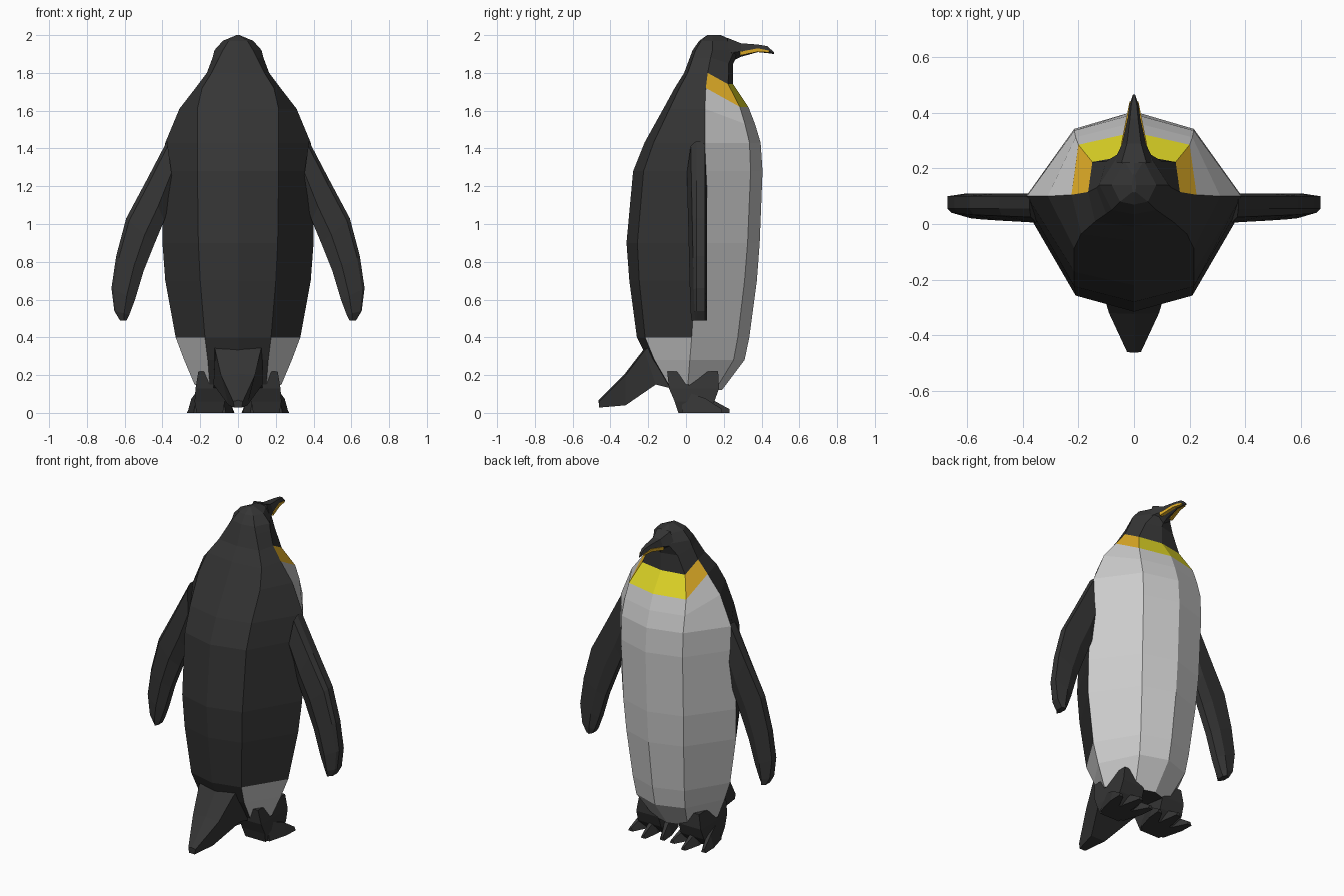
import bpy, bmesh
from mathutils import Vector


def material(name, rgb):
    m = bpy.data.materials.new(name)
    m.diffuse_color = (*rgb, 1)
    return m


BLACK = material("black", (0.035, 0.035, 0.035))
WHITE = material("white", (0.7, 0.7, 0.7))
YELLOW = material("yellow", (0.75, 0.68, 0.02))
ORANGE = material("orange", (0.75, 0.42, 0.02))


def loft(name, rings, mats, pick=None):
    """Skin a stack of equal point rings and cap both ends."""
    bm = bmesh.new()
    vs = [[bm.verts.new(p) for p in r] for r in rings]
    n = len(vs[0])
    for j in range(len(vs) - 1):
        for i in range(n):
            k = (i + 1) % n
            f = bm.faces.new((vs[j][i], vs[j][k], vs[j + 1][k], vs[j + 1][i]))
            f.material_index = pick(j, i) if pick else 0
    bm.faces.new(vs[0])
    bm.faces.new(vs[-1])
    bmesh.ops.remove_doubles(bm, verts=bm.verts[:], dist=0.0005)
    bmesh.ops.recalc_face_normals(bm, faces=bm.faces[:])
    me = bpy.data.meshes.new(name)
    bm.to_mesh(me)
    bm.free()
    for m in mats:
        me.materials.append(m)
    ob = bpy.data.objects.new(name, me)
    bpy.context.collection.objects.link(ob)
    return ob


def mirrored(rings, s):
    return [[(s * x, y, z) for x, y, z in r] for r in rings]


# Body and head: z, front z offset, back y, side y, front y, half width, back ridge x, front ridge x
rows = [
    (0.15, -0.03, -0.11, 0.01, 0.19, 0.23, 0.15, 0.12),
    (0.28, 0, -0.20, 0.02, 0.31, 0.285, 0.16, 0.17),
    (0.40, 0, -0.26, 0.03, 0.335, 0.33, 0.175, 0.18),
    (0.70, 0, -0.30, 0.05, 0.375, 0.385, 0.20, 0.20),
    (0.90, 0, -0.315, 0.07, 0.39, 0.40, 0.21, 0.21),
    (1.28, 0, -0.28, 0.09, 0.405, 0.395, 0.215, 0.215),
    (1.43, 0, -0.22, 0.10, 0.395, 0.385, 0.215, 0.215),
    (1.61, -0.08, -0.12, 0.10, 0.365, 0.31, 0.215, 0.21),
    (1.72, -0.10, -0.06, 0.105, 0.33, 0.225, 0.19, 0.20),
    (1.80, -0.06, -0.01, 0.115, 0.25, 0.165, 0.14, 0.15),
    (1.88, -0.03, 0.02, 0.13, 0.25, 0.135, 0.10, 0.10),
    (1.92, 0, 0.035, 0.14, 0.285, 0.125, 0.08, 0.05),
    (1.97, 0, 0.07, 0.14, 0.25, 0.08, 0.05, 0.035),
]


def body_ring(z, dz, yb, ys, yf, hw, wb, wf):
    bs, fs, zf = yb + 0.15 * (ys - yb), yf - 0.2 * (yf - ys), z + dz
    return [(0, yb, z), (wb, bs, z), (hw, ys, z), (wf, fs, zf),
            (0, yf, zf), (-wf, fs, zf), (-hw, ys, z), (-wb, bs, z)]


def body_colour(j, i):
    front, middle = 2 <= i <= 5, i in (3, 4)
    if j == 8 and front:
        return 2 if middle else 3
    if j < 8 and front or j < 2 and i in (1, 6):
        return 1
    return 0


rings = [body_ring(*r) for r in rows]
rings.append([(x * 0.1, 0.14 + (y - 0.14) * 0.4, 2.0) for x, y, z in rings[-1]])
loft("body", rings, [BLACK, WHITE, YELLOW, ORANGE], body_colour)

# Beak: y, low z, high z, half width
beak = [(0.22, 1.85, 1.985, 0.075), (0.29, 1.885, 1.957, 0.042),
        (0.38, 1.91, 1.95, 0.024), (0.43, 1.905, 1.942, 0.016), (0.465, 1.9, 1.91, 0.004)]
loft("beak", [[(0, y, a), (w, y, a * 0.6 + b * 0.4), (w * 0.6, y, b),
               (-w * 0.6, y, b), (-w, y, a * 0.6 + b * 0.4)] for y, a, b, w in beak], [BLACK])

# Tail: top and bottom edge of each section as (y, z, half width)
tail = [((-0.17, 0.37, 0.13), (-0.08, 0.13, 0.13)),
        ((-0.22, 0.33, 0.12), (-0.16, 0.15, 0.13)),
        ((-0.32, 0.20, 0.09), (-0.32, 0.04, 0.05)),
        ((-0.46, 0.06, 0.025), (-0.46, 0.028, 0.02))]
loft("tail", [[(-t[2], t[0], t[1]), (0, t[0] - 0.003, t[1] + 0.008), (t[2], t[0], t[1]),
               (b[2], b[0], b[1]), (-b[2], b[0], b[1])] for t, b in tail], [BLACK])

# Flipper sections: inner point and outer point in x, z
flipper = [((0.34, 1.18), (0.375, 1.44)), ((0.39, 1.02), (0.485, 1.23)),
           ((0.44, 0.90), (0.592, 1.03)), ((0.50, 0.75), (0.645, 0.83)),
           ((0.545, 0.60), (0.67, 0.66)), ((0.575, 0.52), (0.655, 0.54)),
           ((0.59, 0.49), (0.625, 0.49))]
wing = []
for k, (a, b) in enumerate(flipper):
    a, b = Vector(a), Vector(b)
    m, e = a.lerp(b, 0.35), a.lerp(b, 0.9)
    back = 0.005 + 0.004 * k
    wing.append([(a.x, 0.09, a.y), (a.x, 0.045, a.y), (m.x, back, m.y), (e.x, back + 0.02, e.y),
                 (b.x, 0.055, b.y), (b.x, 0.1, b.y), (m.x, 0.11, m.y)])

# Leg: x low, x high, y low, y high, z
leg = [(0.07, 0.21, -0.10, 0.17, 0.22), (0.07, 0.225, -0.09, 0.175, 0.13),
       (0.07, 0.23, -0.06, 0.15, 0.06), (0.08, 0.22, -0.04, 0.10, 0.0)]
leg_rings = [[(a, c, z), (b, c, z), (b, d, z), (a, d, z)] for a, b, c, d, z in leg]

# Toes: root x and tip (x, y)
toes = [(0.10, 0.035, 0.19), (0.15, 0.14, 0.23), (0.20, 0.255, 0.19)]


def toe_rings(x0, x1, y1):
    out = []
    for t, w, h in ((0, 0.035, 0.12), (0.6, 0.035, 0.075), (1, 0.016, 0.02)):
        x, y = x0 + (x1 - x0) * t, -0.02 + (y1 + 0.02) * t
        out.append([(x - w, y, 0), (x + w, y, 0), (x + w * 0.4, y, h), (x - w * 0.4, y, h)])
    return out


for side, s in (("right", 1), ("left", -1)):
    loft(side + "_flipper", mirrored(wing, s), [BLACK])
    loft(side + "_leg", mirrored(leg_rings, s), [BLACK])
    for n, toe in enumerate(toes):
        loft(f"{side}_toe_{n + 1}", mirrored(toe_rings(*toe), s), [BLACK])
    # Thin orange stripe on the beak side
    stripe = [[(x0 - 0.02, y, z), (x0, y, z), (x0, y, z + h), (x0 - 0.02, y, z + h)]
              for y, z, x0, h in ((0.285, 1.892, 0.047, 0.02), (0.38, 1.912, 0.028, 0.018),
                                  (0.44, 1.908, 0.016, 0.01))]
    loft(side + "_beak_stripe", mirrored(stripe, s), [ORANGE])
